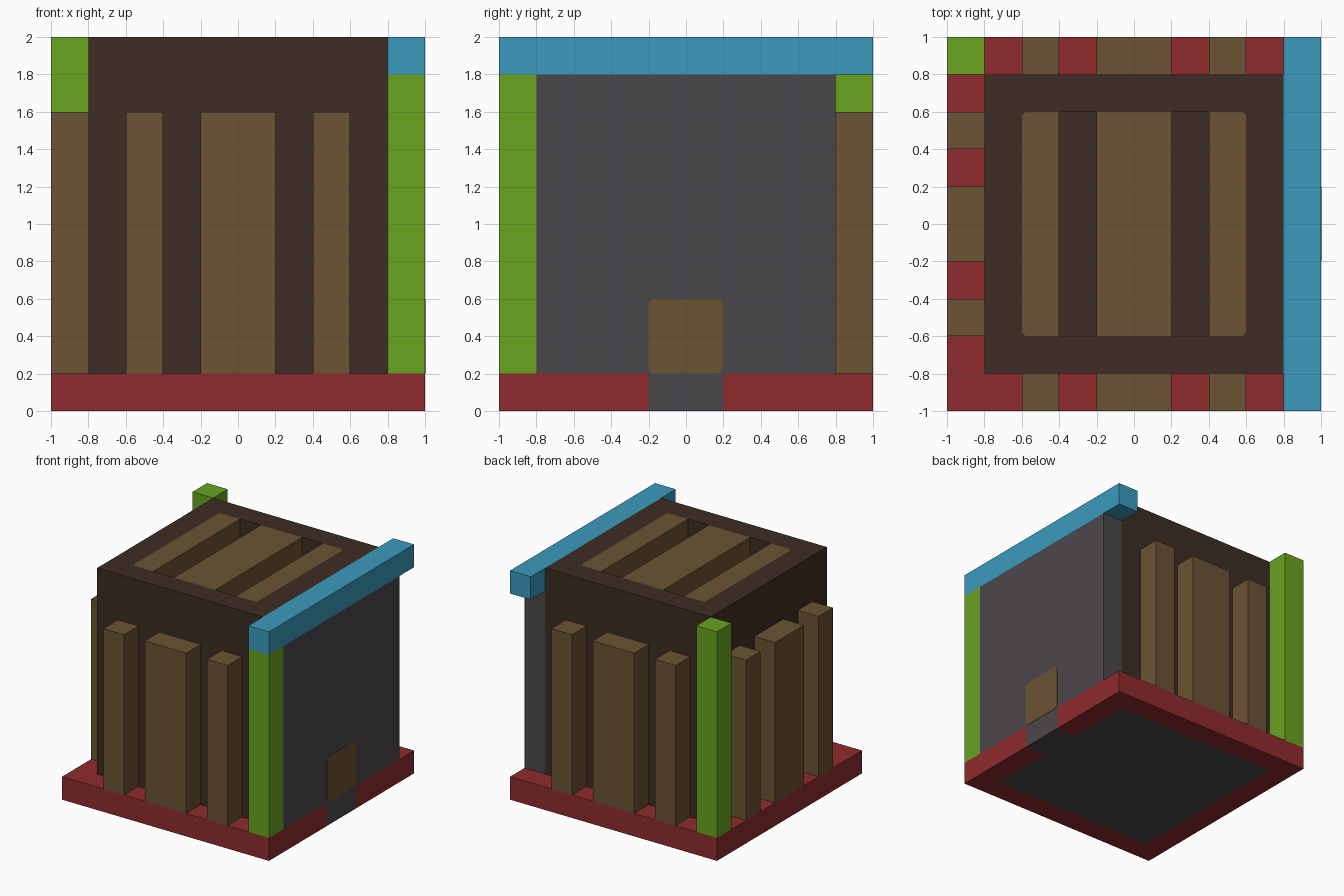
import bpy, bmesh
from mathutils import Vector

cube = bpy.data.objects.get("Cube")
if cube:
    bpy.data.objects.remove(cube, do_unlink=True)


def linear(c):
    c /= 255
    return c / 12.92 if c <= 0.04045 else ((c + 0.055) / 1.055) ** 2.4


def material(name, *rgb):
    m = bpy.data.materials.new(name)
    col = [linear(c) for c in rgb] + [1.0]
    m.use_nodes = True
    m.diffuse_color = col
    bsdf = next(n for n in m.node_tree.nodes if n.type == "BSDF_PRINCIPLED")
    bsdf.inputs["Base Color"].default_value = col
    return m


dark = material("dark brown", 60, 45, 35)
brown = material("wood brown", 107, 83, 51)
red = material("red", 144, 43, 45)
green = material("green", 104, 163, 33)
blue = material("blue", 59, 155, 190)
grey = material("grey", 75, 71, 75)


def box(name, mat, x, y, z, rounded=None, radius=0.03):
    """Box from (min, max) spans; rounded picks the edges to round by their end points."""
    bm = bmesh.new()
    bmesh.ops.create_cube(bm, size=1)
    for v in bm.verts:
        v.co = Vector([s[0] if c < 0 else s[1] for c, s in zip(v.co, (x, y, z))])
    if rounded:
        edges = [e for e in bm.edges if rounded(e.verts[0].co, e.verts[1].co)]
        bmesh.ops.bevel(bm, geom=edges, offset=radius, segments=3, profile=0.5,
                        affect="EDGES")
    me = bpy.data.meshes.new(name)
    bm.to_mesh(me)
    bm.free()
    me.materials.append(mat)
    ob = bpy.data.objects.new(name, me)
    bpy.context.collection.objects.link(ob)
    return ob


def upright(a, b):
    return abs(a.z - b.z) > 0.01


def outer_upright(a, b):
    return upright(a, b) and abs(a.x) > 0.55


# Base: grey floor with a doorstep, framed in red
inner, low = (-0.8, 0.8), (0, 0.2)
box("floor", grey, inner, inner, low)
box("doorstep", grey, (0.8, 1), (-0.2, 0.2), low)
box("base_left", red, (-1, -0.8), inner, low)
for side, y in (("front", (-1, -0.8)), ("back", (0.8, 1))):
    box("base_" + side, red, (-1, 1), y, low)
for side, y in (("front", (-0.8, -0.2)), ("back", (0.2, 0.8))):
    box("base_right_" + side, red, (0.8, 1), y, low)

# Core block with a rounded pit in its top
core = box("core", dark, inner, inner, (0.2, 2))
cutter = box("pit_cutter", dark, (-0.6, 0.6), (-0.6, 0.6), (1.8, 2.1), upright)
cutter.hide_render = True
cut = core.modifiers.new("pit", "BOOLEAN")
cut.operation, cut.solver, cut.object = "DIFFERENCE", "EXACT", cutter
bpy.context.view_layer.objects.active = core
bpy.ops.object.modifier_apply(modifier=cut.name)
bpy.data.objects.remove(cutter, do_unlink=True)

# Wooden bars: in the roof pit and standing along three walls
bars = ((-0.6, -0.4), (-0.2, 0.2), (0.4, 0.6))
tall = (0.2, 1.6)
for i, span in enumerate(bars, 1):
    box(f"roof_bar_{i}", brown, span, (-0.6, 0.6), (1.8, 2), outer_upright)
    box(f"front_bar_{i}", brown, span, (-1, -0.8), tall)
    box(f"back_bar_{i}", brown, span, (0.8, 1), tall)
    box(f"left_bar_{i}", brown, (-1, -0.8), span, tall)

# Right wall with a small wooden hatch
box("right_wall", grey, (0.8, 1), inner, (0.2, 1.8))
box("hatch", brown, (0.998, 1.003), (-0.2, 0.2), (0.2, 0.6),
    lambda a, b: abs(a.x - b.x) > 0.001)

# Corner posts and top beam
box("front_right_post", green, (0.8, 1), (-1, -0.8), (0.2, 1.8))
box("back_left_post", green, (-1, -0.8), (0.8, 1), (0.2, 2))
box("top_beam", blue, (0.8, 1), (-1, 1), (1.8, 2))
